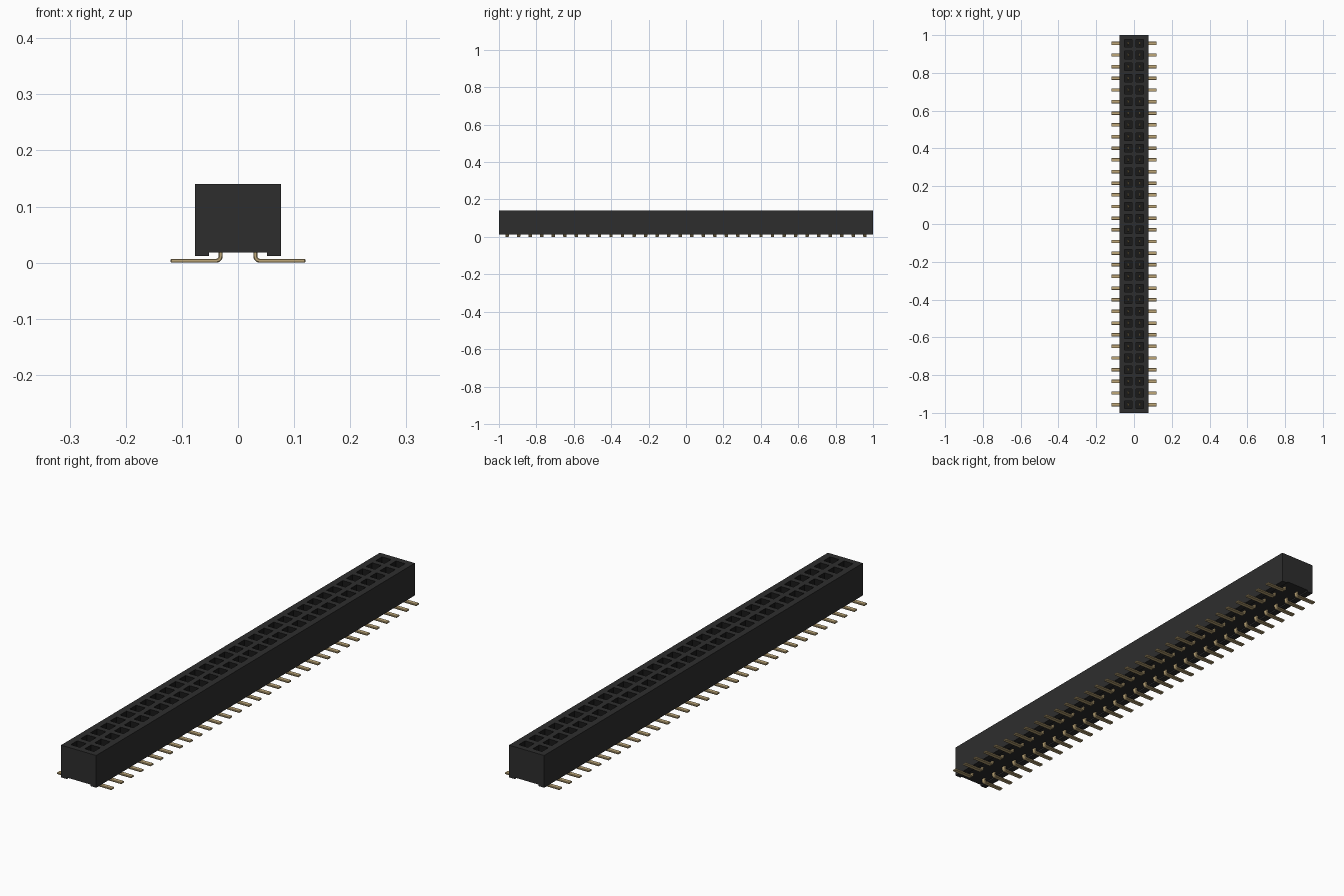
import bpy
import bmesh
import math
from mathutils import Vector

cube = bpy.data.objects.get("Cube")
if cube:
    bpy.data.objects.remove(cube, do_unlink=True)

ROWS = 32
PITCH = 0.0617
COLUMN = PITCH / 2
FIRST = -PITCH * (ROWS - 1) / 2
TOP = 0.14


def material(name, color, metallic=0.0):
    mat = bpy.data.materials.new(name)
    mat.use_nodes = True
    mat.diffuse_color = color
    shader = mat.node_tree.nodes["Principled BSDF"]
    shader.inputs["Base Color"].default_value = color
    shader.inputs["Roughness"].default_value = 0.6
    return mat


black = material("black plastic", (0.027, 0.027, 0.027, 1))
dark = material("dark socket", (0.010, 0.010, 0.010, 1))
gold = material("gold contact", (0.52, 0.39, 0.19, 1))


def add_object(name, bm, mats):
    bmesh.ops.recalc_face_normals(bm, faces=bm.faces)
    mesh = bpy.data.meshes.new(name)
    bm.to_mesh(mesh)
    bm.free()
    for mat in mats:
        mesh.materials.append(mat)
    obj = bpy.data.objects.new(name, mesh)
    bpy.context.collection.objects.link(obj)
    return obj


def extrude_profile(points, y0, y1):
    """Closed x-z outline swept along y."""
    bm = bmesh.new()
    face = bm.faces.new([bm.verts.new((x, y0, z)) for x, z in points])
    out = bmesh.ops.extrude_face_region(bm, geom=[face])
    moved = [v for v in out["geom"] if isinstance(v, bmesh.types.BMVert)]
    bmesh.ops.translate(bm, verts=moved, vec=(0, y1 - y0, 0))
    return bm


# Housing with a foot rail along each long side
half = [(0.052, 0.018), (0.052, 0.012), (0.077, 0.012), (0.077, TOP)]
outline = half + [(-x, z) for x, z in reversed(half)]
housing = add_object("housing", extrude_profile(outline, -1, 1), [black, dark])

# Square sockets cut into the top
bm = bmesh.new()
for side in (-1, 1):
    for row in range(ROWS):
        made = bmesh.ops.create_cube(bm, size=1)["verts"]
        bmesh.ops.scale(bm, verts=made, vec=(0.04, 0.04, 0.12))
        bmesh.ops.translate(bm, verts=made,
                            vec=(side * COLUMN, FIRST + row * PITCH, TOP - 0.04))
for face in bm.faces:
    face.material_index = 1
cutter = add_object("socket_cutter", bm, [black, dark])
cutter.hide_render = True

cut = housing.modifiers.new("sockets", "BOOLEAN")
cut.operation = "DIFFERENCE"
cut.solver = "EXACT"
cut.object = cutter
bpy.context.view_layer.objects.active = housing
housing.select_set(True)
bpy.ops.object.modifier_apply(modifier=cut.name)
bpy.data.objects.remove(cutter, do_unlink=True)

# Bent contact: upright blade, rounded bend, flat foot
THICK = 0.007
BEND = 0.008
path = [Vector((COLUMN, 0.126))]
for step in range(6):
    a = math.pi + step * math.pi / 10
    path.append(Vector((COLUMN + BEND + BEND * math.cos(a),
                        THICK / 2 + BEND + BEND * math.sin(a))))
path.append(Vector((0.12, THICK / 2)))

left, right = [], []
for i, p in enumerate(path):
    along = (path[min(i + 1, len(path) - 1)] - path[max(i - 1, 0)]).normalized()
    if i <= 1:
        along = Vector((0, -1))
    elif i >= len(path) - 2:
        along = Vector((1, 0))
    side = Vector((-along.y, along.x)) * THICK / 2
    left.append(p + side)
    right.append(p - side)

bm = extrude_profile(left + right[::-1], FIRST - 0.009, FIRST + 0.009)
# Narrow the blade tip inside the socket
for v in bm.verts:
    if v.co.z > 0.1:
        v.co.y = FIRST + (v.co.y - FIRST) * 0.6
contacts = add_object("contacts", bm, [gold])

bevel = contacts.modifiers.new("edges", "BEVEL")
bevel.width = 0.0015
bevel.segments = 1
bevel.limit_method = "ANGLE"
bevel.angle_limit = math.radians(60)

array = contacts.modifiers.new("rows", "ARRAY")
array.count = ROWS
array.use_relative_offset = False
array.use_constant_offset = True
array.constant_offset_displace = (0, PITCH, 0)

mirror = contacts.modifiers.new("both_columns", "MIRROR")
mirror.use_axis = (True, False, False)
mirror.use_clip = False
mirror.use_mirror_merge = False
